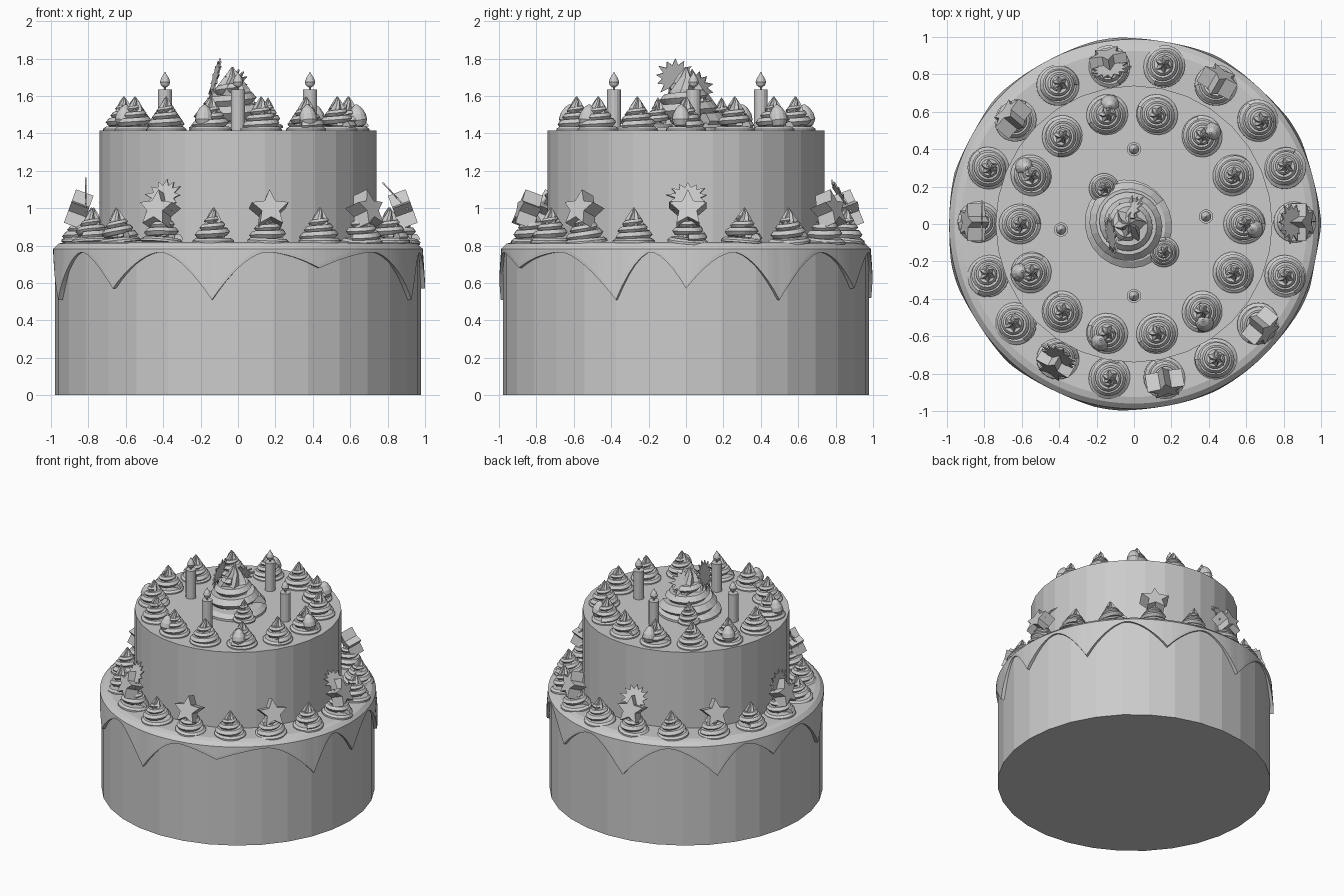
import bpy, bmesh, math, random
from math import sin, cos, pi, radians
from mathutils import Vector

random.seed(4)
cube = bpy.data.objects.get("Cube")
if cube:
    bpy.data.objects.remove(cube)

grey = bpy.data.materials.new("plain_grey")
grey.use_nodes = True
grey.diffuse_color = (0.6, 0.6, 0.6, 1)
grey.node_tree.nodes["Principled BSDF"].inputs["Base Color"].default_value = (0.6, 0.6, 0.6, 1)


def finish(bm, name):
    """Turn a bmesh into a mesh with the shared material."""
    bmesh.ops.recalc_face_normals(bm, faces=bm.faces)
    mesh = bpy.data.meshes.new(name)
    bm.to_mesh(mesh)
    bm.free()
    mesh.materials.append(grey)
    return mesh


def place(name, mesh, loc, rot=(0, 0, 0), scale=(1, 1, 1)):
    ob = bpy.data.objects.new(name, mesh)
    ob.location, ob.rotation_euler, ob.scale = loc, rot, scale
    bpy.context.collection.objects.link(ob)
    return ob


def loft(bm, rings, cap=True):
    """Skin a list of closed point rings."""
    loops = [[bm.verts.new(p) for p in ring] for ring in rings]
    for a, b in zip(loops, loops[1:]):
        for i in range(len(a)):
            j = (i + 1) % len(a)
            bm.faces.new((a[i], a[j], b[j], b[i]))
    if cap:
        bm.faces.new(loops[0])
        bm.faces.new(loops[-1])


def circle(r, z, n):
    return [(r * cos(2 * pi * i / n), r * sin(2 * pi * i / n), z) for i in range(n)]


def lathe(name, profile, n):
    bm = bmesh.new()
    loft(bm, [circle(r, z, n) for r, z in profile])
    return finish(bm, name)


def swirl_mesh():
    """Piped rosette: flat foot, coiled rope and twisted fluted peak."""
    bm = bmesh.new()
    loft(bm, [circle(r, z, 24) for r, z in ((0.112, 0), (0.112, 0.012), (0.095, 0.025))])
    rope, steps, turns = [], 60, 2.7
    for i in range(steps + 1):
        t = i / steps
        a = turns * 2 * pi * t
        out = Vector((cos(a), sin(a), 0))
        mid = out * (0.074 - 0.052 * t) + Vector((0, 0, 0.03 + 0.1 * t))
        w = 0.036 - 0.016 * t
        rope.append([mid + out * w * cos(k * pi / 3) + Vector((0, 0, w * 0.75 * sin(k * pi / 3)))
                     for k in range(6)])
    loft(bm, rope)
    peak = []
    for r, z in ((0.066, 0.03), (0.058, 0.09), (0.045, 0.125), (0.024, 0.16), (0.002, 0.19)):
        peak.append([(r * (1 if k % 2 else 0.65) * cos(k * pi / 6 + z * 9),
                      r * (1 if k % 2 else 0.65) * sin(k * pi / 6 + z * 9), z) for k in range(12)])
    loft(bm, peak)
    return finish(bm, "swirl")


def plate(name, radii, depth):
    """Upright extruded star outline, front facing -y."""
    bm = bmesh.new()
    n = len(radii)
    outline = [(r * sin(2 * pi * i / n), r * cos(2 * pi * i / n)) for i, r in enumerate(radii)]
    loft(bm, [[(x, y, z) for x, z in outline] for y in (-depth / 2, depth / 2)])
    return finish(bm, name)


# Cake tiers
place("lower_tier", lathe("lower_tier", [(0.978, 0), (0.978, 0.785)], 32), (0, 0, 0))
place("upper_tier", lathe("upper_tier", [(0.74, 0.78), (0.74, 1.415)], 32), (0, 0, 0))

# Icing sheet with pointed drips: angle -> lowest height of the drip
DRIPS = {0: 0.57, 30: 0.51, 64: 0.57, 98: 0.52, 138: 0.55, 164: 0.63,
         196: 0.51, 228: 0.57, 262: 0.51, 296: 0.68, 338: 0.51}


def hang(deg):
    """Icing edge height at an angle, arching between neighbouring drips."""
    keys = sorted(DRIPS)
    before = max(k for k in keys if k <= deg)
    after = min([k for k in keys if k > deg] + [360])
    middle = (before + after) / 2
    tip = before if deg <= middle else after
    t = abs(deg - tip) / (middle - before)
    return 0.765 - (0.765 - DRIPS[tip % 360]) * (1 - t) ** 1.7


sheet = bmesh.new()
edge = [hang(2 * i) for i in range(180)]
rings = []
for r, z in ((0.7, 0.815), (0.925, 0.82), (0.96, 0.81), (0.988, 0.783)):
    rings.append(circle(r, z, 180))
for r, lift in ((0.988, 0.02), (0.988, 0), (0.975, 0)):
    ring = []
    for i, z in enumerate(edge):
        out = r + (0.012 if r > 0.98 else 0) * min(1, (0.765 - z) * 6)
        a = radians(2 * i)
        ring.append((out * cos(a), out * sin(a), min(0.78, z + lift)))
    rings.append(ring)
loft(sheet, rings, cap=False)
place("dripping_icing", finish(sheet, "dripping_icing"), (0, 0, 0))

# Shared decoration meshes
swirl = swirl_mesh()
star = plate("star", [0.105, 0.05] * 5, 0.1)
burst = plate("burst", [random.uniform(0.095, 0.135) if i % 2 == 0 else 0.068
                        for i in range(26)], 0.008)
egg = lathe("egg", [(0.008, -0.062), (0.034, -0.05), (0.05, -0.02), (0.045, 0.012),
                    (0.028, 0.045), (0.006, 0.065)], 14)

# Lower ring of rosettes, with stars on some and bursts behind a few
STARS = (0, 60, 100, 140, 180, 240, 280, 320)
BURSTS = {0: 0.75, 100: 0.5, 180: 0.0, 240: 0.45}
for deg in range(0, 360, 20):
    a = radians(deg)
    tilt = random.uniform(-0.1, 0.1)
    place("lower_swirl", swirl, (0.015 + 0.845 * cos(a), 0.01 + 0.845 * sin(a), 0.815),
          (tilt, -tilt, a * 3), (1.02, 0.98, 1))
    if deg in STARS:
        place("star", star, (0.015 + 0.87 * cos(a), 0.01 + 0.87 * sin(a), 0.985),
              (-0.35, 0, a + pi / 2))
    if deg in BURSTS:
        place("burst", burst, (0.015 + 0.83 * cos(a), 0.01 + 0.83 * sin(a), 1.06),
              (-BURSTS[deg], 0, a + pi / 2))

# Upper ring of rosettes with an egg on every other one
for i in range(14):
    a = 2 * pi * (i + 3) / 14
    place("upper_swirl", swirl, (-0.01 + 0.6 * cos(a), 0.6 * sin(a), 1.412),
          (0, 0, a * 2), (1, 0.96, 0.98))
    if i % 2 == 1:
        b = a - 0.04
        place("egg", egg, (-0.01 + 0.65 * cos(b), 0.65 * sin(b), 1.49),
              (-0.15, 0, b + pi / 2))

# Large centre rosette, two small ones beside it and two bursts on top
place("centre_swirl", swirl, (-0.03, 0, 1.41), (0, 0, 0.6), (2.05, 2.15, 1.82))
for x, y in ((-0.16, 0.19), (0.16, -0.15)):
    place("side_swirl", swirl, (x, y, 1.43), (0, 0, x * 9), (0.72, 0.72, 0.85))
place("centre_burst", burst, (-0.12, -0.06, 1.7), (-0.25, 0, -pi / 2 + 0.15))
place("centre_burst", burst, (-0.03, 0.06, 1.65), (-0.45, 0, -pi / 2 - 0.7))

# Candles and flames
candle = lathe("candle", [(0.038, 0), (0.038, 0.225)], 14)
wick = lathe("wick", [(0.006, 0.22), (0.006, 0.25)], 6)
flame = lathe("flame", [(0.006, 0.235), (0.022, 0.247), (0.028, 0.265), (0.02, 0.287),
                        (0.008, 0.305), (0.002, 0.318)], 12)
for x, y in ((0.385, 0.04), (0, 0.4), (-0.39, -0.03), (0, -0.385)):
    for name, mesh in (("candle", candle), ("wick", wick), ("flame", flame)):
        place(name, mesh, (x, y, 1.41))
